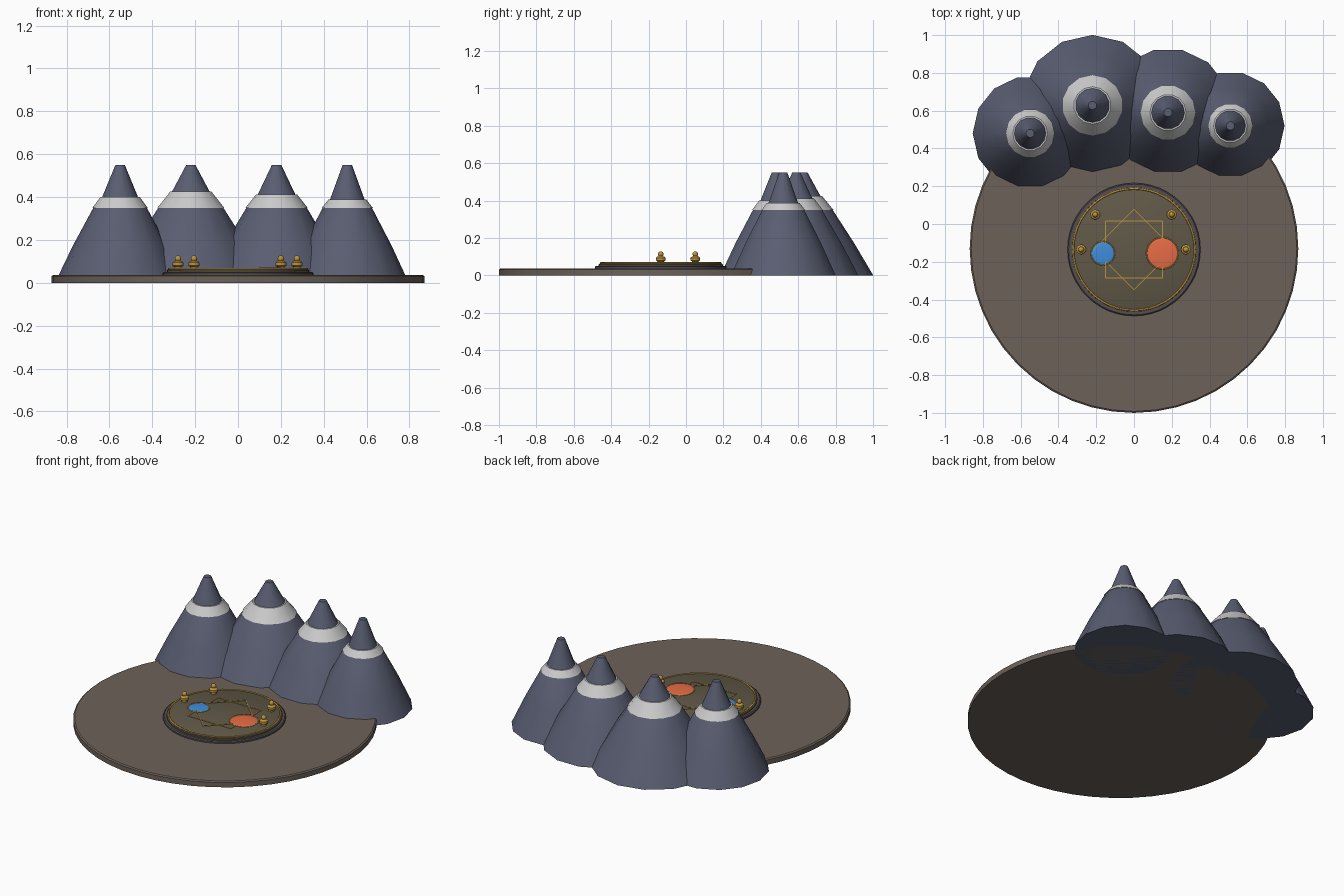
import bpy, math
from mathutils import Vector

if "Cube" in bpy.data.objects:
    bpy.data.objects.remove(bpy.data.objects["Cube"])

CY = -0.13      # centre of the ground disc
DY = -0.135     # centre of the dais


def mat(name, rgb):
    m = bpy.data.materials.new(name)
    m.diffuse_color = (*rgb, 1)
    m.use_nodes = True
    m.node_tree.nodes["Principled BSDF"].inputs["Base Color"].default_value = m.diffuse_color
    return m


EARTH = mat("earth", (0.15, 0.12, 0.10))
STONE = mat("dark_stone", (0.09, 0.075, 0.08))
FLOOR = mat("floor", (0.12, 0.10, 0.065))
ROCK = mat("rock", (0.10, 0.11, 0.165))
SNOW = mat("snow", (0.68, 0.68, 0.70))
GOLD = mat("gold", (0.50, 0.30, 0.05))
BLUE = mat("blue", (0.05, 0.27, 0.72))
ORANGE = mat("orange", (0.79, 0.15, 0.06))


def finish(ob, material, angle=35):
    if material:
        ob.data.materials.append(material)
    bpy.ops.object.select_all(action='DESELECT')
    ob.select_set(True)
    bpy.context.view_layer.objects.active = ob
    bpy.ops.object.shade_smooth_by_angle(angle=math.radians(angle))
    return ob


def lathe(name, profile, loc, sides, material, turn=0.0):
    """Closed solid of revolution from (radius, z) points, bottom to top."""
    verts, faces = [], []
    for r, z in profile:
        for i in range(sides):
            a = 2 * math.pi * i / sides + turn
            verts.append((r * math.cos(a), r * math.sin(a), z))
    for k in range(len(profile) - 1):
        for i in range(sides):
            j = (i + 1) % sides
            faces.append((k * sides + i, k * sides + j,
                          (k + 1) * sides + j, (k + 1) * sides + i))
    faces.append(tuple(reversed(range(sides))))
    top = (len(profile) - 1) * sides
    faces.append(tuple(range(top, top + sides)))
    me = bpy.data.meshes.new(name)
    me.from_pydata(verts, [], faces)
    ob = bpy.data.objects.new(name, me)
    ob.location = loc
    bpy.context.collection.objects.link(ob)
    return finish(ob, material)


def ring(name, loc, r, thick, material):
    bpy.ops.mesh.primitive_torus_add(location=loc, major_radius=r, minor_radius=thick,
                                     major_segments=48, minor_segments=8)
    ob = bpy.context.object
    ob.name = name
    return finish(ob, material, 60)


def ball(name, loc, r, material, flat=1.0):
    bpy.ops.mesh.primitive_uv_sphere_add(segments=24, ring_count=12, radius=r, location=loc)
    ob = bpy.context.object
    ob.name = name
    ob.scale.z = flat
    return finish(ob, material, 60)


# Ground disc
lathe("ground", [(0.87, 0), (0.87, 0.031), (0.862, 0.037)], (0, CY, 0), 48, EARTH)

# Two-step dais with gold border
lathe("dais_step", [(0.352, 0.03), (0.352, 0.046), (0.346, 0.051)], (0, DY, 0), 48, STONE)
lathe("dais_floor", [(0.332, 0.045), (0.332, 0.059), (0.32, 0.065)], (0, DY, 0), 48, FLOOR)
ring("border_ring", (0, DY, 0.065), 0.322, 0.005, GOLD)

# Inlaid eight-pointed star: two thin square frames
for n, turn in enumerate((0, math.pi / 4)):
    corners = [Vector((0.213 * math.cos(turn + i * math.pi / 2),
                       DY + 0.213 * math.sin(turn + i * math.pi / 2), 0.066)) for i in range(4)]
    for i in range(4):
        a, b = corners[i], corners[(i + 1) % 4]
        bpy.ops.mesh.primitive_cube_add(size=1, location=(a + b) / 2)
        bar = bpy.context.object
        bar.name = f"star_line_{n}_{i}"
        bar.scale = ((b - a).length, 0.004, 0.004)
        bar.rotation_euler.z = math.atan2(b.y - a.y, b.x - a.x)
        bar.data.materials.append(GOLD)

# Shallow coloured pools with rims
for name, x, r, m in (("blue_pool", -0.165, 0.062, BLUE), ("orange_pool", 0.15, 0.083, ORANGE)):
    ball(name, (x, -0.155, 0.064), r, m, 0.1)
    ring(name + "_rim", (x, -0.155, 0.065), r, 0.003, GOLD)

# Small lanterns around the dais
for i, (x, y) in enumerate(((-0.205, 0.05), (0.2, 0.05), (-0.28, -0.135), (0.275, -0.135))):
    lathe(f"lantern_base_{i}", [(0.017, 0.06), (0.017, 0.074), (0.026, 0.08), (0.026, 0.094),
                                (0.018, 0.1), (0.009, 0.104)], (x, y, 0), 16, GOLD)
    ball(f"lantern_knob_{i}", (x, y, 0.113), 0.015, GOLD)

# Mountains: x, y, base radius, snow radius, snow top z, snow top radius, turn
peaks = ((-0.55, 0.48, 0.304, 0.127, 0.40, 0.088, 0),
         (-0.22, 0.628, 0.373, 0.158, 0.425, 0.095, math.pi / 14),
         (0.18, 0.59, 0.34, 0.143, 0.412, 0.092, 0),
         (0.51, 0.52, 0.287, 0.117, 0.388, 0.085, 0))
for i, (x, y, base, rs, zs, rt, turn) in enumerate(peaks):
    mid = base + (rs - base) * 0.5
    lathe(f"mountain_{i}", [(base, 0), (mid + 0.004, 0.175), (rs - 0.002, 0.35), (rt - 0.006, zs - 0.004)],
          (x, y, 0), 14, ROCK, turn)
    lathe(f"snow_band_{i}", [(rs + 0.002, 0.35), (rt + 0.004, zs)], (x, y, 0), 14, SNOW, turn)
    lathe(f"summit_{i}", [(rt - 0.003, zs - 0.003), (0.022, 0.55)], (x, y, 0), 14, ROCK, turn)
